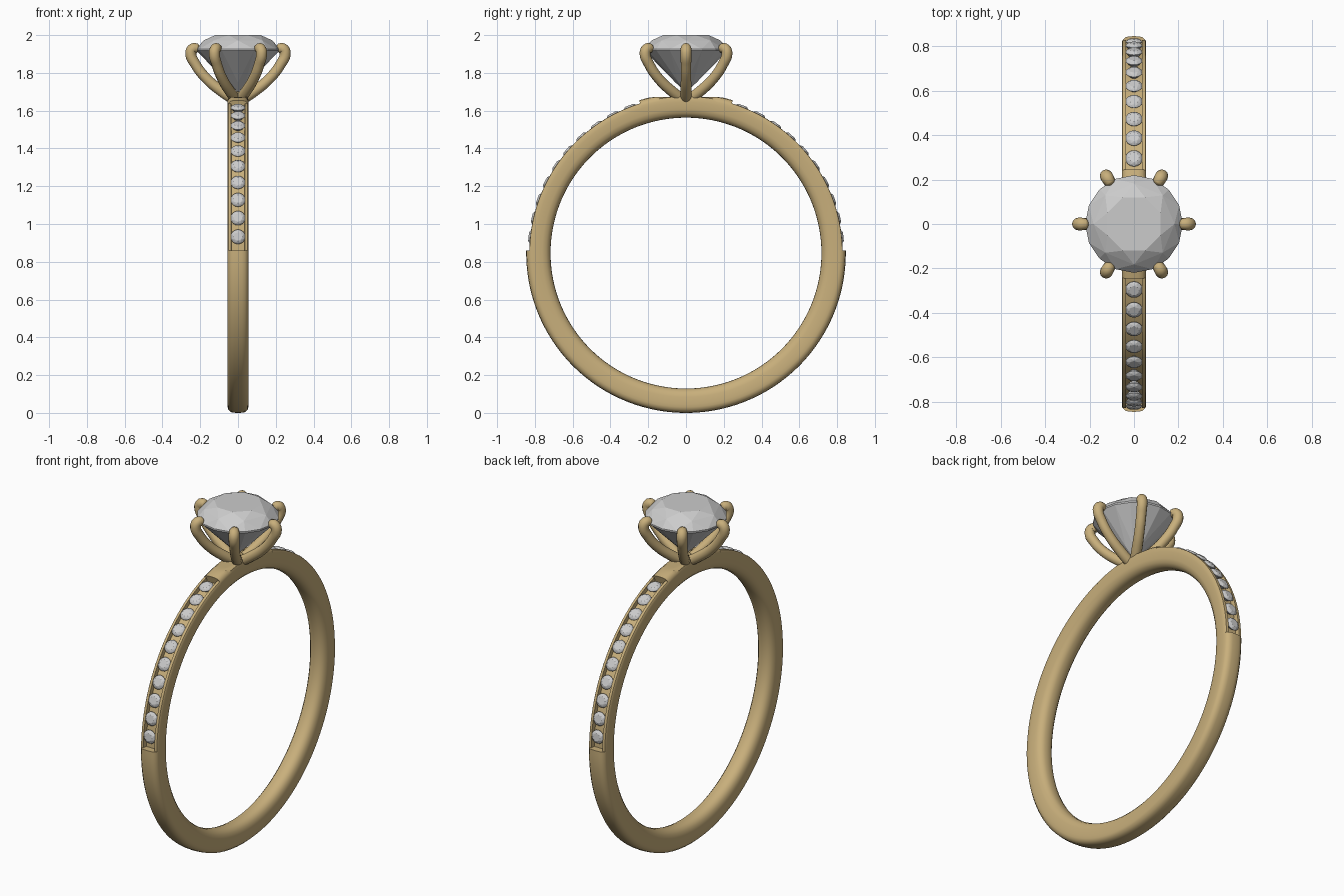
import bpy, bmesh
from math import sin, cos, pi, radians
from mathutils import Matrix, Vector

if "Cube" in bpy.data.objects:
    bpy.data.objects.remove(bpy.data.objects["Cube"])

CZ = 0.846          # height of the ring centre
gold = bpy.data.materials.new("gold")
gold.diffuse_color = (0.58, 0.43, 0.20, 1)
gold.use_nodes = True
gold.node_tree.nodes["Principled BSDF"].inputs["Base Color"].default_value = gold.diffuse_color


def add_object(name, bm, mat=None, smooth=None):
    bmesh.ops.recalc_face_normals(bm, faces=bm.faces)
    me = bpy.data.meshes.new(name)
    bm.to_mesh(me)
    bm.free()
    ob = bpy.data.objects.new(name, me)
    bpy.context.collection.objects.link(ob)
    if mat:
        me.materials.append(mat)
    if smooth:
        bpy.ops.object.select_all(action='DESELECT')
        ob.select_set(True)
        bpy.context.view_layer.objects.active = ob
        bpy.ops.object.shade_smooth_by_angle(angle=radians(smooth))
    return ob


# Band: half cross-sections (x, radius), plain and with a stone channel
inner = [(0, .717), (.018, .718), (.035, .725), (.048, .740), (.055, .762), (.055, .800)]
plain = inner + [(.055, .815), (.051, .829), (.037, .842), (.020, .845), (0, .846)]
channel = inner + [(.055, .822), (.051, .828), (.036, .829), (.035, .803), (0, .803)]


def section(half, a):
    pts = half + [(-x, r) for x, r in half[-2:0:-1]]
    ring = []
    for x, r in pts:
        if r > .81 and sin(a) > .9 and half is plain:   # flattened seat under the head
            r = min(r, .826 / sin(a))
        ring.append((x, r * cos(a), CZ + r * sin(a)))
    return ring


stops = []
for start, end, half, n in [(1, 73, channel, 36), (73, 107, plain, 18),
                            (107, 179, channel, 36), (179, 361, plain, 90)]:
    stops += [(radians(start + (end - start) * i / n), half) for i in range(n + 1)]
bm = bmesh.new()
rings = [[bm.verts.new(p) for p in section(h, a)] for a, h in stops]
for i, r0 in enumerate(rings):
    r1 = rings[(i + 1) % len(rings)]
    for j in range(len(r0)):
        k = (j + 1) % len(r0)
        bm.faces.new((r0[j], r0[k], r1[k], r1[j]))
bmesh.ops.remove_doubles(bm, verts=bm.verts, dist=1e-5)
add_object("band", bm, gold, 35)


# Brilliant-cut stone: convex hull of facet corners, girdle at z = 0, radius 1
def brilliant(bm, matrix):
    levels = [(.59, .355, 8, 0), (.83, .225, 8, .5), (1, .02, 16, 0),
              (1, -.02, 16, 0), (.25, -.79, 8, .5)]
    vs = [bm.verts.new(matrix @ Vector((r * cos(2 * pi * (i + o) / n),
                                        r * sin(2 * pi * (i + o) / n), z)))
          for r, z, n, o in levels for i in range(n)]
    vs.append(bm.verts.new(matrix @ Vector((0, 0, -1.02))))
    bmesh.ops.convex_hull(bm, input=vs)


bm = bmesh.new()
brilliant(bm, Matrix.Translation((0, 0, 1.922)) @ Matrix.Scale(.22, 4)
          @ Matrix.Rotation(pi / 8, 4, 'Z'))
add_object("centre_stone", bm)

# Ten small stones down each shoulder
for side, name in ((1, "back"), (-1, "front")):
    for i in range(10):
        a = radians(6 + 7 * i)
        bm = bmesh.new()
        tilt = Matrix.Rotation(-side * (pi / 2 - a), 4, 'X')
        pos = Matrix.Translation((0, side * .824 * cos(a), CZ + .824 * sin(a)))
        brilliant(bm, pos @ tilt @ Matrix.Scale(.039, 4))
        add_object(f"{name}_shoulder_stone_{i + 1}", bm)

# Six curved claws holding the centre stone (radius out, height, thickness)
path = [(.015, 1.655, 1), (.085, 1.702, 1), (.165, 1.768, .95), (.225, 1.845, .95),
        (.250, 1.905, 1), (.238, 1.928, 1), (.215, 1.930, .85), (.203, 1.928, .3)]
for k in range(6):
    a = k * pi / 3
    cu = bpy.data.curves.new("claw", 'CURVE')
    cu.dimensions = '3D'
    cu.bevel_depth = .029
    cu.bevel_resolution = 4
    cu.use_fill_caps = True
    sp = cu.splines.new('BEZIER')
    sp.resolution_u = 6
    sp.bezier_points.add(len(path) - 1)
    for bp, (r, z, t) in zip(sp.bezier_points, path):
        bp.co = (r * cos(a), r * sin(a), z)
        bp.radius = t
        bp.handle_left_type = bp.handle_right_type = 'AUTO'
    ob = bpy.data.objects.new(f"claw_{k + 1}", cu)
    bpy.context.collection.objects.link(ob)
    cu.materials.append(gold)
    bpy.ops.object.select_all(action='DESELECT')
    ob.select_set(True)
    bpy.context.view_layer.objects.active = ob
    bpy.ops.object.convert(target='MESH')
    bpy.ops.object.shade_smooth_by_angle(angle=radians(50))

# Small hub where the claws meet the band
bm = bmesh.new()
bmesh.ops.create_uvsphere(bm, u_segments=24, v_segments=12, radius=.05,
                          matrix=Matrix.Translation((0, 0, 1.652)))
add_object("claw_hub", bm, gold, 60)
